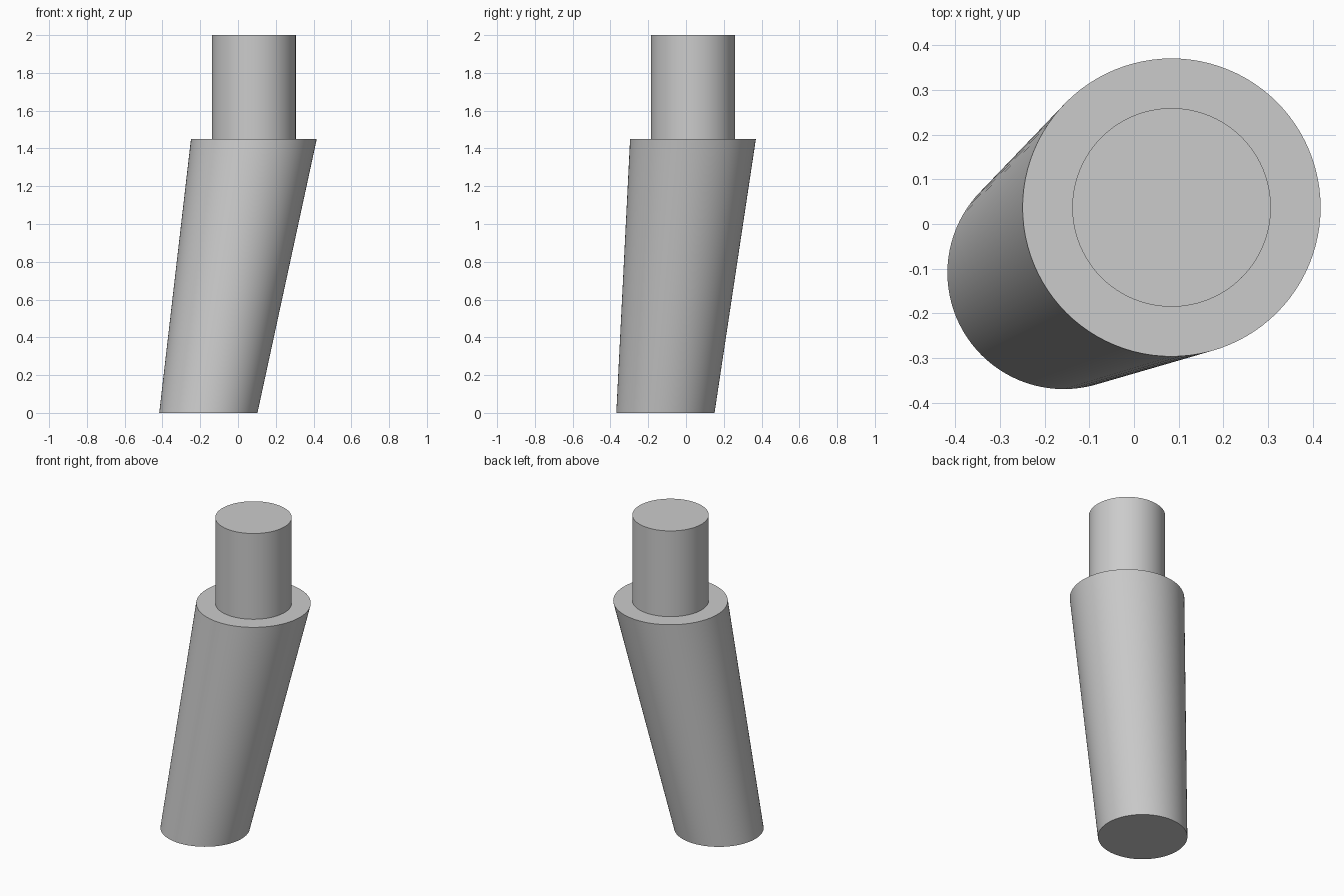
import bpy, bmesh, math

cube = bpy.data.objects.get("Cube")
if cube:
    bpy.data.objects.remove(cube, do_unlink=True)

SIDES = 96
GREY = (0.6, 0.6, 0.6, 1.0)

mat = bpy.data.materials.new("plain_grey")
mat.use_nodes = True
mat.diffuse_color = GREY
mat.node_tree.nodes["Principled BSDF"].inputs["Base Color"].default_value = GREY


def loft(name, rings):
    """Join horizontal circles (x, y, z, radius) into one capped solid."""
    bm = bmesh.new()
    loops = []
    for x, y, z, r in rings:
        angles = [2 * math.pi * i / SIDES for i in range(SIDES)]
        loops.append([bm.verts.new((x + r * math.cos(a), y + r * math.sin(a), z))
                      for a in angles])
    for low, high in zip(loops, loops[1:]):
        for i in range(SIDES):
            j = (i + 1) % SIDES
            bm.faces.new((low[i], low[j], high[j], high[i]))
    bm.faces.new(loops[0][::-1])
    bm.faces.new(loops[-1])
    mesh = bpy.data.meshes.new(name)
    bm.to_mesh(mesh)
    bm.free()
    mesh.materials.append(mat)
    obj = bpy.data.objects.new(name, mesh)
    bpy.context.collection.objects.link(obj)
    bpy.ops.object.select_all(action="DESELECT")
    obj.select_set(True)
    bpy.context.view_layer.objects.active = obj
    bpy.ops.object.shade_smooth_by_angle(angle=math.radians(30))
    return obj


# Slanted leg, wider at the shoulder; profile continues into the upright peg
foot = (-0.157, -0.109, 0.0, 0.26)
axis_x, axis_y, shoulder_z = 0.084, 0.037, 1.45
shoulder = (axis_x, axis_y, shoulder_z, 0.333)
peg_base = (axis_x, axis_y, shoulder_z, 0.222)
peg_top = (axis_x, axis_y, 2.0, 0.222)

loft("slanted_leg_with_peg", [foot, shoulder, peg_base, peg_top])
